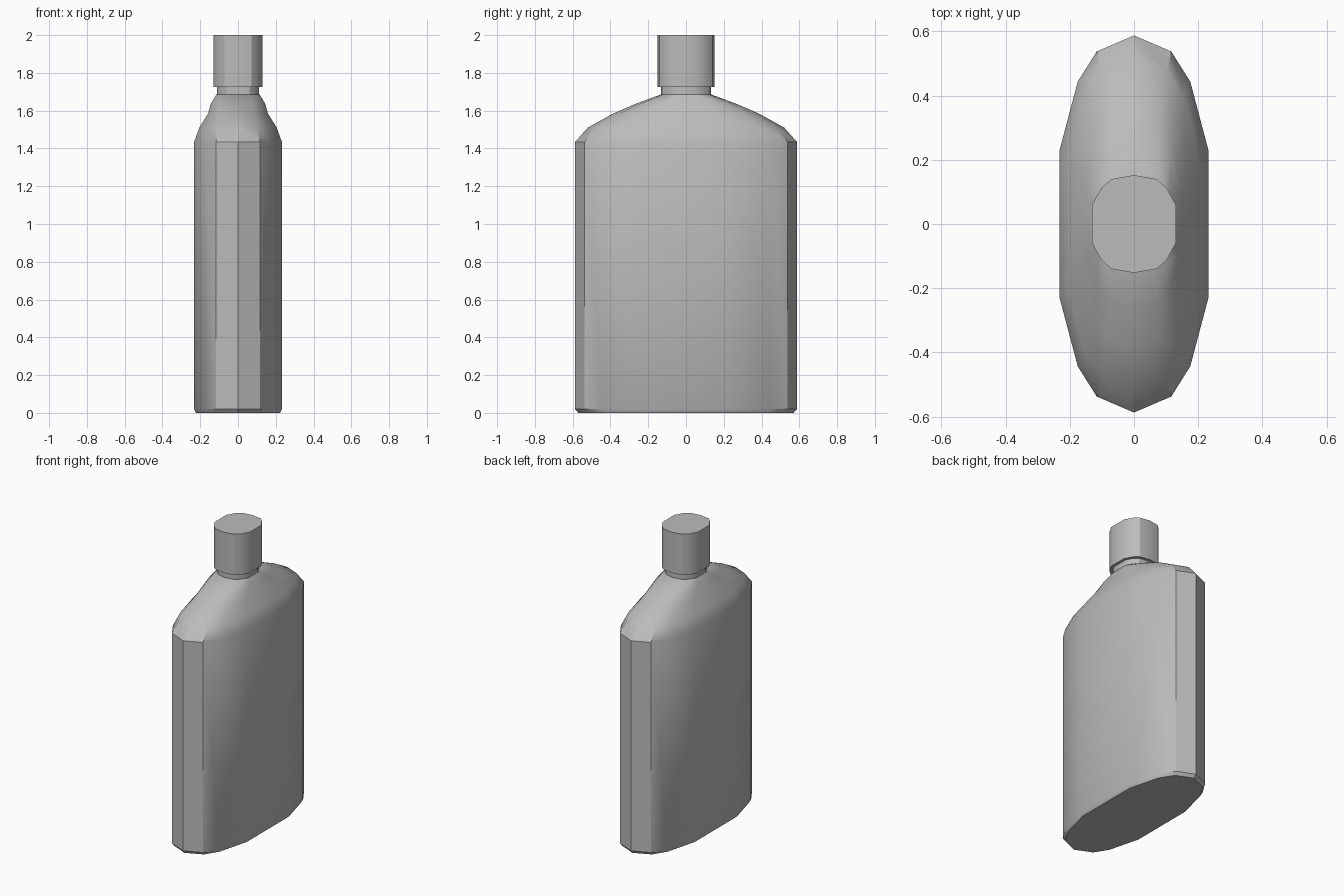
import bpy
import bmesh
from math import radians

cube = bpy.data.objects.get("Cube")
if cube:
    bpy.data.objects.remove(cube, do_unlink=True)

grey = bpy.data.materials.new("plain grey")
grey.use_nodes = True
colour = (0.5, 0.5, 0.5, 1)
grey.diffuse_color = colour
grey.node_tree.nodes["Principled BSDF"].inputs["Base Color"].default_value = colour

# Quarter outlines as fractions of the half width and half depth
BODY = [(0, 1), (0.5, 0.915), (0.755, 0.755), (1, 0.39)]
ROUND = [(0, 1), (0.54, 0.92), (0.77, 0.75), (1, 0.4)]


def outline(blend):
    """Full 14-sided outline, from body shape (0) to neck shape (1)."""
    q = [tuple(a + (b - a) * blend for a, b in zip(p, r)) for p, r in zip(BODY, ROUND)]
    half = q + [(x, -y) for x, y in reversed(q)]
    return half + [(-x, y) for x, y in reversed(half[1:-1])]


def loft(name, rings):
    """Skin rings given as (height, half width, half depth, blend)."""
    bm = bmesh.new()
    loops = [[bm.verts.new((x * w, y * d, z)) for x, y in outline(blend)]
             for z, w, d, blend in rings]
    for low, high in zip(loops, loops[1:]):
        for i in range(len(low)):
            j = (i + 1) % len(low)
            bm.faces.new((low[i], low[j], high[j], high[i]))
    bm.faces.new(loops[0])
    bm.faces.new(loops[-1])
    bmesh.ops.recalc_face_normals(bm, faces=bm.faces[:])
    mesh = bpy.data.meshes.new(name)
    bm.to_mesh(mesh)
    bm.free()
    mesh.materials.append(grey)
    obj = bpy.data.objects.new(name, mesh)
    bpy.context.collection.objects.link(obj)
    bpy.ops.object.select_all(action="DESELECT")
    obj.select_set(True)
    bpy.context.view_layer.objects.active = obj
    bpy.ops.object.shade_smooth_by_angle(angle=radians(30))


# Flask body with a small foot bevel and sloping shoulders
loft("bottle_body", [
    (0, 0.222, 0.57, 0), (0.02, 0.232, 0.587, 0), (1.435, 0.232, 0.587, 0),
    (1.51, 0.205, 0.52, 0.2), (1.585, 0.158, 0.385, 0.4),
    (1.635, 0.145, 0.27, 0.7), (1.685, 0.115, 0.135, 1)])

# Neck
loft("bottle_neck", [(1.68, 0.112, 0.132, 1), (1.73, 0.112, 0.132, 1)])

# Cap
loft("bottle_cap", [(1.725, 0.13, 0.152, 1), (2, 0.13, 0.152, 1)])
